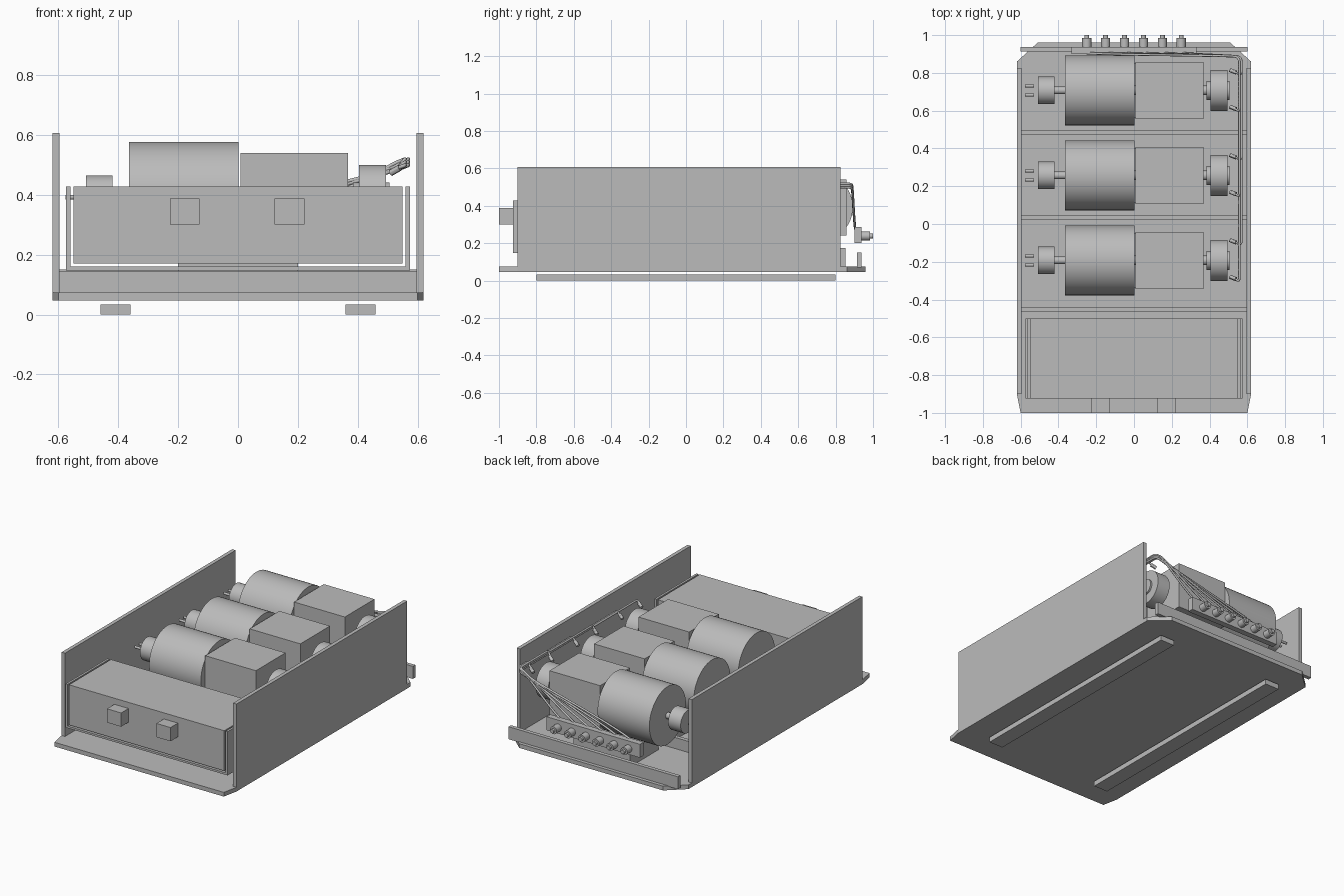
import bpy
import bmesh
from math import pi
from mathutils import Matrix, Vector

if "Cube" in bpy.data.objects:
    bpy.data.objects.remove(bpy.data.objects["Cube"], do_unlink=True)

grey = bpy.data.materials.new("plain grey")
grey.use_nodes = True
grey.diffuse_color = (0.5, 0.5, 0.5, 1)
grey.node_tree.nodes["Principled BSDF"].inputs["Base Color"].default_value = (0.5, 0.5, 0.5, 1)


def add(name, bm):
    mesh = bpy.data.meshes.new(name)
    bmesh.ops.recalc_face_normals(bm, faces=bm.faces)
    bm.to_mesh(mesh)
    bm.free()
    mesh.materials.append(grey)
    obj = bpy.data.objects.new(name, mesh)
    bpy.context.collection.objects.link(obj)
    return obj


def box(name, x, y, z):
    """Block given by its (low, high) range on each axis."""
    lows, highs = Vector((x[0], y[0], z[0])), Vector((x[1], y[1], z[1]))
    bm = bmesh.new()
    bmesh.ops.create_cube(bm, size=1)
    for v in bm.verts:
        v.co = (lows + highs) / 2 + v.co * (highs - lows)
    return add(name, bm)


def rod(name, start, end, radius, sides=48):
    """Smooth cylinder between two points."""
    start, end = Vector(start), Vector(end)
    axis = end - start
    turn = axis.to_track_quat("Z", "Y").to_matrix().to_4x4()
    bm = bmesh.new()
    bmesh.ops.create_cone(bm, cap_ends=True, segments=sides, radius1=radius, radius2=radius,
                          depth=axis.length, matrix=Matrix.Translation((start + end) / 2) @ turn)
    obj = add(name, bm)
    bpy.ops.object.select_all(action="DESELECT")
    obj.select_set(True)
    bpy.context.view_layer.objects.active = obj
    bpy.ops.object.shade_smooth_by_angle(angle=pi / 6)
    return obj


def cable(name, points, radius):
    """Round cable with softly bent corners."""
    curve = bpy.data.curves.new(name, "CURVE")
    curve.dimensions = "3D"
    curve.bevel_depth = radius
    curve.bevel_resolution = 2
    curve.use_fill_caps = True
    spline = curve.splines.new("NURBS")
    spline.points.add(len(points) - 1)
    for p, co in zip(spline.points, points):
        p.co = (*co, 1)
    spline.order_u = 3
    spline.use_endpoint_u = True
    spline.resolution_u = 6
    curve.materials.append(grey)
    bpy.context.collection.objects.link(bpy.data.objects.new(name, curve))


# Base plate with tapered front and chamfered rear corners
half = [(0.60, -1.0), (0.62, -0.9), (0.62, 0.86), (0.51, 0.96)]
outline = half + [(-x, y) for x, y in reversed(half)]
bm = bmesh.new()
face = bm.faces.new([bm.verts.new((x, y, 0.047)) for x, y in outline])
new = bmesh.ops.extrude_face_region(bm, geom=[face])["geom"]
bmesh.ops.translate(bm, vec=(0, 0, 0.027), verts=[v for v in new if isinstance(v, bmesh.types.BMVert)])
add("base_plate", bm)

# Side walls, foot rails and tray sides
for side, s in (("left", 1), ("right", -1)):
    box(side + "_wall", (s * 0.596, s * 0.62), (-0.9, 0.827), (0.07, 0.607))
    box(side + "_foot_rail", (s * 0.36, s * 0.46), (-0.8, 0.8), (0, 0.033))
    box(side + "_tray_side", (s * 0.56, s * 0.574), (-0.925, -0.5), (0.147, 0.427))

# Cross ribs and rear strip
for y in (-0.453, 0.033, 0.483):
    box("cross_rib", (-0.596, 0.596), (y - 0.013, y + 0.013), (0.07, 0.145))
box("rear_strip", (-0.6, 0.6), (0.913, 0.938), (0.07, 0.15))

# Front control box in its tray
box("tray_floor", (-0.574, 0.574), (-0.925, -0.5), (0.147, 0.16))
box("control_box", (-0.55, 0.55), (-0.925, -0.5), (0.17, 0.427))
for x in (-0.178, 0.172):
    box("front_button", (x - 0.05, x + 0.05), (-1.0, -0.92), (0.3, 0.388))

# Three drive units lying across the chassis
Z = 0.392
units = (-0.193, 0.257, 0.707)
for y in units:
    def lathe(name, x1, x2, radius):
        rod(name, (x1, y, Z), (x2, y, Z), radius)

    box("unit_pedestal", (-0.2, 0.2), (y - 0.145, y + 0.145), (0.07, 0.174))
    lathe("motor_drum", -0.365, 0.002, 0.185)
    box("gear_housing", (0.008, 0.367), (y - 0.15, y + 0.15), (0.24, 0.54))
    lathe("housing_coupling", -0.01, 0.02, 0.025)
    lathe("drum_shaft", -0.43, -0.36, 0.02)
    lathe("small_wheel", -0.508, -0.42, 0.073)
    lathe("wheel_shaft", 0.36, 0.41, 0.025)
    lathe("hub", 0.385, 0.506, 0.05)
    lathe("large_wheel", 0.405, 0.495, 0.108)
    for dy in (-0.024, 0.024):
        rod("contact_pin", (-0.577, y + dy, Z), (-0.53, y + dy, Z), 0.008, 16)

# Rear connector block with six sockets
box("connector_block", (-0.33, 0.33), (0.9, 0.938), (0.2, 0.286))
sockets = [-0.25 + 0.1 * i for i in range(6)]
for x in sockets:
    rod("socket", (x, 0.93, 0.238), (x, 0.985, 0.238), 0.024, 24)
    rod("socket_tip", (x, 0.98, 0.238), (x, 1.0, 0.238), 0.013, 16)

# Cables run from the wheels along the left wall and fan out to the sockets
taps = [y + dy for y in units for dy in (-0.097, 0.097)]
for i, (y, x) in enumerate(zip(taps, sockets)):
    wx = 0.558 + 0.011 * (i % 2)
    wz = 0.499 + 0.01 * (i // 2)
    cable("cable", [(0.512, y + 0.01, 0.475), (0.535, y, 0.49), (wx, y - 0.015, wz), (wx, y + 0.03, wz),
                    (wx, 0.82, wz), (wx, 0.885, wz), (wx - 0.05, 0.89, wz - 0.02),
                    (x + 0.06, 0.9, 0.31), (x, 0.905, 0.275)], 0.0065)
    rod("cable_plug", (0.51, y + 0.01, 0.473), (0.54, y - 0.002, 0.49), 0.011, 12)
